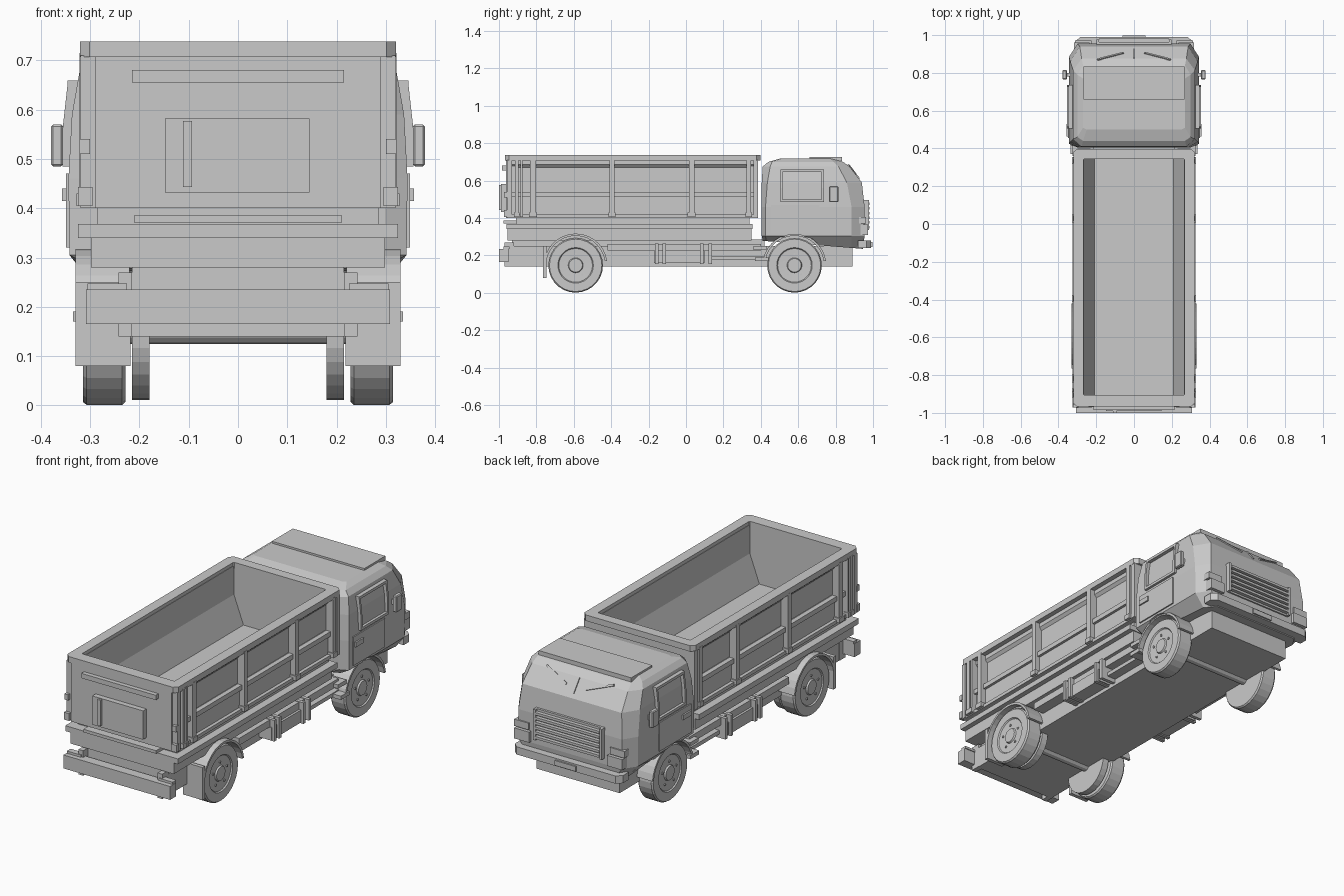
import bpy, bmesh, math
from mathutils import Matrix, Vector

cube = bpy.data.objects.get("Cube")
if cube:
    bpy.data.objects.remove(cube, do_unlink=True)

grey = bpy.data.materials.new("plain_grey")
grey.use_nodes = True
GREY = (0.59, 0.59, 0.59, 1)
grey.diffuse_color = GREY
grey.node_tree.nodes["Principled BSDF"].inputs["Base Color"].default_value = GREY


def finish(name, bm, mirror=False, bevel=0):
    bmesh.ops.recalc_face_normals(bm, faces=bm.faces)
    mesh = bpy.data.meshes.new(name)
    bm.to_mesh(mesh)
    bm.free()
    mesh.materials.append(grey)
    ob = bpy.data.objects.new(name, mesh)
    bpy.context.collection.objects.link(ob)
    if bevel:
        mod = ob.modifiers.new("Bevel", "BEVEL")
        mod.width = bevel
        mod.segments = 1
    if mirror:
        ob.modifiers.new("Mirror", "MIRROR")
    return ob


def box(name, x, y, z, mirror=False, bevel=0):
    """Box from (min, max) ranges; a single x number means symmetric."""
    if not isinstance(x, tuple):
        x = (-x, x)
    bm = bmesh.new()
    bmesh.ops.create_cube(bm, size=1)
    for v in bm.verts:
        v.co = [r[0] + (c + 0.5) * (r[1] - r[0]) for c, r in zip(v.co, (x, y, z))]
    return finish(name, bm, mirror, bevel)


def loft(name, rings, mirror=False, close=False):
    """Skin a list of equal-length point rings, capping the ends."""
    bm = bmesh.new()
    loops = [[bm.verts.new(p) for p in ring] for ring in rings]
    n = len(loops[0])
    pairs = list(zip(loops, loops[1:])) + ([(loops[-1], loops[0])] if close else [])
    for a, b in pairs:
        for i in range(n):
            bm.faces.new((a[i], a[(i + 1) % n], b[(i + 1) % n], b[i]))
    if not close:
        bm.faces.new(loops[0])
        bm.faces.new(loops[-1])
    return finish(name, bm, mirror)


def prism_y(name, profile, y0, y1):
    return loft(name, [[(x, y, z) for x, z in profile] for y in (y0, y1)], True)


def disc(name, profile, y, z, sides=28, mirror=True):
    """Turn an (x, radius) profile around the x axis."""
    turn = [math.tau * i / sides for i in range(sides)]
    return loft(name, [[(x, y + r * math.cos(t), z + r * math.sin(t)) for t in turn]
                       for x, r in profile], mirror)


def outline(z, hx, y0, y1, cx, cf, cb):
    """Rectangle with chamfered corners at one height."""
    half = [(hx - cx, y0), (hx, y0 + cb), (hx, y1 - cf), (hx - cx, y1)]
    return [(x, y, z) for x, y in half + [(-x, y) for x, y in reversed(half)]]


# Chassis
box("chassis", 0.24, (-0.93, 0.89), (0.14, 0.25))
box("chassis_top", 0.215, (-0.93, 0.42), (0.25, 0.285))
box("rear_bumper", 0.308, (-1.0, -0.95), (0.165, 0.235))
box("rear_bumper_bracket", (0.215, 0.242), (-0.97, -0.92), (0.14, 0.27), True)
box("rear_lamp", (0.225, 0.305), (-0.975, -0.945), (0.235, 0.247), True)

# Wheels, axles, arches and flaps
AXLES = {"rear": -0.59, "front": 0.58}
AXLE_Z = 0.147
for end, y in AXLES.items():
    disc(end + "_wheel", [(0.228, 0.1), (0.228, 0.14), (0.235, 0.146), (0.307, 0.146),
                          (0.315, 0.14), (0.315, 0.095), (0.309, 0.09), (0.307, 0.04),
                          (0.315, 0.036), (0.315, 0.01)], y, AXLE_Z)
    disc(end + "_axle", [(-0.23, 0.025), (0.23, 0.025)], y, AXLE_Z + 0.003, 12, False)
    for i in range(5):
        a = math.tau * i / 5 + math.pi / 2
        disc(end + "_wheel_nut", [(0.304, 0.006), (0.313, 0.006)],
             y + 0.06 * math.cos(a), AXLE_Z + 0.06 * math.sin(a), 6)
    arch = []
    for i in range(15):
        a = math.radians(8 + 164 * i / 14)
        c, s = math.cos(a), math.sin(a)
        arch.append([(x, y + r * c, AXLE_Z + r * s) for x, r in
                     ((0.22, 0.158), (0.33, 0.158), (0.33, 0.17), (0.22, 0.17))])
    loft(end + "_wheel_arch", arch, True)
disc("rear_inner_wheel", [(0.18, 0.136), (0.215, 0.136)], AXLES["rear"], AXLE_Z)
box("mud_flap", (0.218, 0.33), (-0.765, -0.745), (0.08, 0.25), True)

# Side equipment between the axles
box("side_rail", (0.23, 0.3), (-0.42, 0.4), (0.225, 0.262), True)
box("side_rail_front", (0.23, 0.29), (0.14, 0.43), (0.175, 0.195), True)
box("tool_box", (0.23, 0.312), (-0.17, 0.1), (0.16, 0.225), True)
for y in (-0.165, -0.125, 0.075, 0.12):
    box("side_bracket", (0.23, 0.325), (y, y + 0.018), (0.155, 0.265), True)
box("cab_step", (0.23, 0.335), (0.37, 0.44), (0.17, 0.19), True)
box("cab_step_upper", (0.23, 0.325), (0.36, 0.43), (0.23, 0.25), True)

# Subframe under the body
box("subframe", 0.298, (-0.955, 0.35), (0.28, 0.34))
box("subframe_ledge", 0.325, (-0.96, 0.355), (0.34, 0.368))
box("body_base", 0.285, (-0.91, 0.34), (0.368, 0.402))

# Open body: side walls, floor, end walls and rim
prism_y("body_side", [(0.2, 0.4), (0.2, 0.425), (0.21, 0.425), (0.265, 0.57), (0.265, 0.72),
                      (0.295, 0.72), (0.295, 0.685), (0.282, 0.67), (0.282, 0.54),
                      (0.294, 0.525), (0.294, 0.4)], -0.94, 0.375)
box("body_floor", 0.21, (-0.94, 0.375), (0.402, 0.425))
box("tailgate", 0.29, (-0.962, -0.905), (0.4, 0.72))
box("body_front_wall", 0.29, (0.345, 0.385), (0.4, 0.72))
outer = [outline(z, 0.321, -0.967, 0.398, 0.02, 0.02, 0.02) for z in (0.707, 0.738)]
inner = [outline(z, 0.267, -0.905, 0.345, 0.004, 0.004, 0.004) for z in (0.738, 0.707)]
loft("body_rim", outer + inner, close=True)
box("side_rail_middle", (0.275, 0.308), (-0.94, 0.375), (0.513, 0.538), True)
box("side_rail_bottom", (0.275, 0.312), (-0.95, 0.38), (0.4, 0.418), True)
for y, w in ((-0.905, 0.02), (-0.88, 0.012), (-0.818, 0.03), (-0.395, 0.026),
             (0.03, 0.03), (0.335, 0.024)):
    box("side_post", (0.27, 0.322), (y - w / 2, y + w / 2), (0.405, 0.715), True)
    box("side_post_foot", (0.27, 0.328), (y - w * 0.7, y + w * 0.7), (0.405, 0.43), True)
for y in (-0.956, 0.36):
    box("corner_post", (0.285, 0.32), (y, y + 0.025), (0.4, 0.71), True)

# Tailgate hatch and fittings
box("hatch", (-0.148, 0.145), (-0.99, -0.955), (0.432, 0.582))
box("hatch_handle", (-0.112, -0.093), (-1.0, -0.985), (0.443, 0.577))
box("tailgate_bar", 0.215, (-0.985, -0.955), (0.655, 0.68))
box("tailgate_sill", 0.21, (-0.975, -0.9), (0.37, 0.386))
box("tailgate_latch", (0.3, 0.322), (-0.972, -0.95), (0.51, 0.54), True)
box("tailgate_hinge", (0.295, 0.325), (-0.972, -0.95), (0.405, 0.443), True)

# Cab shell from stacked chamfered outlines, with a sloping tucked-in underside
underside = [(x, y, 0.278 - 0.08 * (y - 0.41))
             for x, y, z in outline(0, 0.29, 0.41, 0.945, 0.04, 0.06, 0.02)]
cab = loft("cab", [underside,
                   outline(0.305, 0.342, 0.405, 0.955, 0.045, 0.07, 0.02),
                   outline(0.46, 0.344, 0.405, 0.955, 0.045, 0.07, 0.02),
                   outline(0.59, 0.337, 0.405, 0.94, 0.05, 0.08, 0.03),
                   outline(0.675, 0.322, 0.41, 0.875, 0.045, 0.06, 0.04),
                   outline(0.7, 0.3, 0.44, 0.84, 0.03, 0.05, 0.02),
                   outline(0.717, 0.27, 0.5, 0.8, 0.02, 0.03, 0.01)])
cutter = disc("cab_arch_cutter", [(0.21, 0.165), (0.5, 0.165)], AXLES["front"], AXLE_Z)
cutter.hide_render = True
mod = cab.modifiers.new("Arch", "BOOLEAN")
mod.operation = "DIFFERENCE"
mod.solver = "EXACT"
mod.object = cutter
bpy.context.view_layer.objects.active = cab
bpy.ops.object.modifier_apply(modifier=mod.name)
bpy.data.objects.remove(cutter, do_unlink=True)

# Roof visor, wipers and windscreen divider
box("roof_visor", 0.267, (0.66, 0.833), (0.705, 0.727))
slope = math.atan2(-0.085, 0.065)


def on_screen(name, x, y, length, thick, turn):
    ob = box(name, length / 2, (-thick / 2, thick / 2), (-0.004, 0.004))
    z = 0.675 - (y - 0.875) * 0.085 / 0.065
    ob.matrix_world = (Matrix.Translation(Vector((x, y + 0.002, z))) @
                       Matrix.Rotation(slope, 4, "X") @ Matrix.Rotation(turn, 4, "Z"))


for side in (-1, 1):
    on_screen("wiper", side * 0.125, 0.886, 0.15, 0.01, side * -0.4)
on_screen("windscreen_divider", 0, 0.9, 0.08, 0.005, math.pi / 2)

# Doors, windows and mirrors
box("door_panel", (0.32, 0.349), (0.455, 0.715), (0.32, 0.47), True)
box("door_handle", (0.33, 0.357), (0.463, 0.53), (0.415, 0.44), True)
box("window_sill", (0.31, 0.356), (0.505, 0.737), (0.485, 0.499), True)
box("window_lintel", (0.31, 0.346), (0.505, 0.737), (0.645, 0.659), True)
for y in (0.505, 0.725):
    prism_y("window_post", [(0.31, 0.49), (0.356, 0.49), (0.356, 0.56),
                            (0.346, 0.65), (0.31, 0.65)], y, y + 0.012)
box("mirror_arm", (0.33, 0.36), (0.78, 0.8), (0.515, 0.54), True)
box("mirror", (0.355, 0.379), (0.765, 0.815), (0.485, 0.57), True, 0.004)

# Nose: grille, headlights and bumper
box("grille_back", 0.195, (0.93, 0.963), (0.335, 0.495))
for i in range(6):
    z = 0.345 + i * 0.025
    box("grille_slat", 0.185, (0.955, 0.982), (z, z + 0.013))
box("grille_side", (0.185, 0.198), (0.95, 0.978), (0.335, 0.495), True)
box("headlight", (0.225, 0.312), (0.9, 0.972), (0.31, 0.365), True)
box("indicator", (0.235, 0.318), (0.88, 0.962), (0.37, 0.405), True)
front = [(0.312, 0.92), (0.312, 0.965), (0.285, 0.99)]
loft("front_bumper", [[(x, y, z) for x, y in front + [(-x, y) for x, y in reversed(front)]]
                      for z in (0.24, 0.28)])
box("front_plate", 0.06, (0.985, 0.998), (0.246, 0.272))
